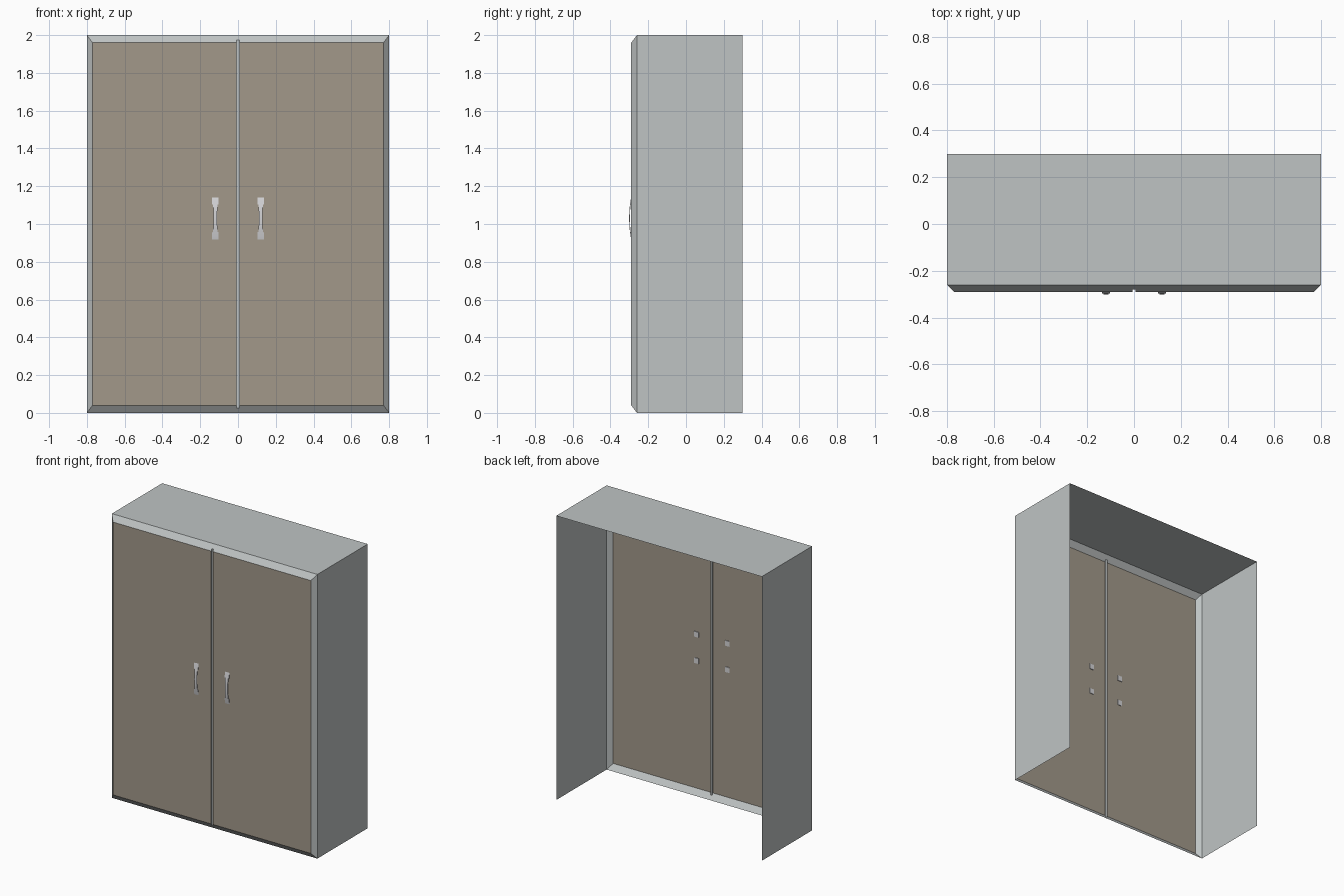
import bpy, bmesh, math

if "Cube" in bpy.data.objects:
    bpy.data.objects.remove(bpy.data.objects["Cube"])


def material(name, rgb):
    m = bpy.data.materials.new(name)
    m.diffuse_color = (*rgb, 1)
    m.use_nodes = True
    m.node_tree.nodes["Principled BSDF"].inputs["Base Color"].default_value = m.diffuse_color
    return m


GREY = material("cabinet grey", (0.52, 0.55, 0.55))
TAUPE = material("door taupe", (0.36, 0.315, 0.255))
SILVER = material("handle silver", (0.66, 0.66, 0.68))


def make(name, polys, mat, smooth=0):
    bm = bmesh.new()
    for poly in polys:
        bm.faces.new([bm.verts.new(p) for p in poly])
    bmesh.ops.remove_doubles(bm, verts=bm.verts, dist=1e-5)
    bmesh.ops.recalc_face_normals(bm, faces=bm.faces)
    me = bpy.data.meshes.new(name)
    bm.to_mesh(me)
    bm.free()
    me.materials.append(mat)
    ob = bpy.data.objects.new(name, me)
    bpy.context.collection.objects.link(ob)
    if smooth:
        bpy.ops.object.select_all(action='DESELECT')
        bpy.context.view_layer.objects.active = ob
        ob.select_set(True)
        bpy.ops.object.shade_smooth_by_angle(angle=math.radians(smooth))
    return ob


W, B, F, E = 0.80, 0.30, -0.29, -0.26   # half width, back, door plane, bevel start
IX, G, GY = 0.77, 0.007, -0.28          # door edge, half gap, gap floor
Z0, Z1, H = 0.04, 1.96, 2.0
N = Z0 * (GY - E) / (F - E)             # where the gap floor meets the bevels

# Cabinet shell: open back and bottom, bevelled front frame, groove between doors
shell = []
for s in (-1, 1):
    shell.append([(s*W, E, 0), (s*W, B, 0), (s*W, B, H), (s*W, E, H)])
    shell.append([(s*W, E, 0), (s*W, E, H), (s*IX, F, Z1), (s*IX, F, Z0)])
    for end, edge, notch in ((H, Z1, H - N), (0, Z0, N)):
        shell.append([(0, E, end), (s*W, E, end), (s*IX, F, edge),
                      (s*G, F, edge), (s*G, GY, notch), (0, GY, notch)])
    shell.append([(0, GY, N), (s*G, GY, N), (s*G, GY, H - N), (0, GY, H - N)])
    shell.append([(s*G, GY, N), (s*G, F, Z0), (s*G, F, Z1), (s*G, GY, H - N)])
    shell.append([(0, E, H), (s*W, E, H), (s*W, B, H), (0, B, H)])
make("cabinet_shell", shell, GREY, 30)

# Handle half sections: height from centre, half width, outer y, inner y
half = [(0, .010, -.301, -.297), (.035, .010, -.300, -.296), (.072, .012, -.297, -.293),
        (.074, .017, -.2965, -.286), (.095, .017, -.2935, -.286), (.111, .017, -.290, -.286)]
sections = [(-d, w, o, i) for d, w, o, i in reversed(half[1:])] + half

for s, side in ((-1, "left"), (1, "right")):
    # Door panel
    make(side + "_door", [[(s*G, F, Z0), (s*IX, F, Z0), (s*IX, F, Z1), (s*G, F, Z1)]], TAUPE)
    # Bowed handle with wider end pads
    rings = [[(s*.12 - w, o, 1.03 + d), (s*.12 + w, o, 1.03 + d),
              (s*.12 + w, i, 1.03 + d), (s*.12 - w, i, 1.03 + d)] for d, w, o, i in sections]
    polys = [rings[0], rings[-1]]
    for a, b in zip(rings, rings[1:]):
        polys += [[a[k], a[(k+1) % 4], b[(k+1) % 4], b[k]] for k in range(4)]
    make(side + "_handle", polys, SILVER, 30)

# Make sure the open sheets face outward (front / away from the centre)
for ob in bpy.data.objects:
    if "handle" in ob.name:
        continue
    me = ob.data
    bm = bmesh.new()
    bm.from_mesh(me)
    for f in bm.faces:
        c, n = f.calc_center_median(), f.normal
        out = -n.y if abs(n.y) > .3 else n.z if n.z > .9 or n.z < -.9 else n.x * c.x
        if abs(c.x) < .02 and abs(n.x) > .9:
            out = -n.x * c.x
        if out < 0:
            f.normal_flip()
    bm.to_mesh(me)
    bm.free()
